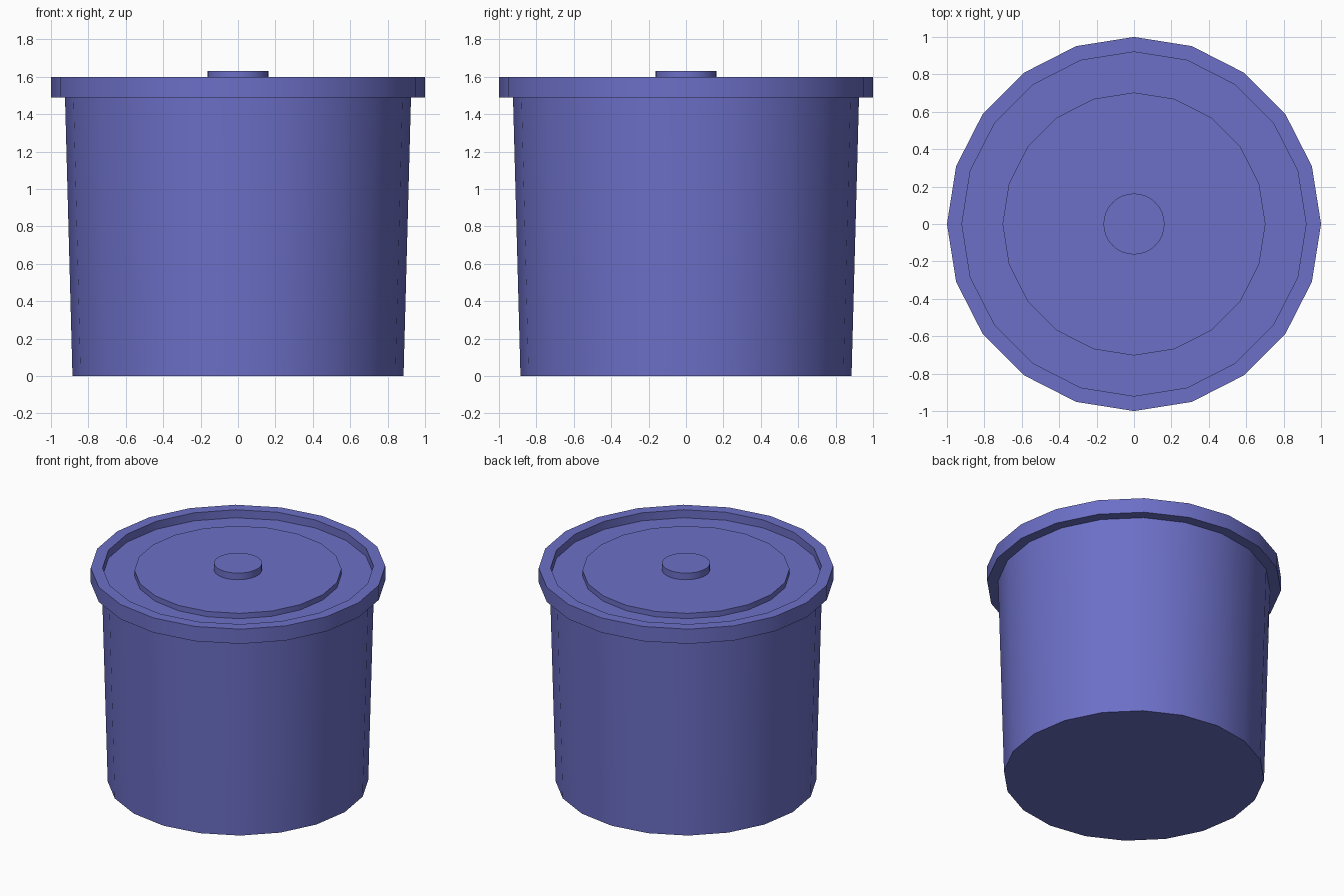
import bpy, bmesh
from math import sin, cos, pi, radians

if "Cube" in bpy.data.objects:
    bpy.data.objects.remove(bpy.data.objects["Cube"])

blue = bpy.data.materials.new("blue")
blue.diffuse_color = (0.15, 0.16, 0.57, 1)
blue.use_nodes = True
blue.node_tree.nodes["Principled BSDF"].inputs["Base Color"].default_value = blue.diffuse_color


def turned(name, profile, sides):
    """Revolve a (radius, z) profile listed from bottom to top; cap both ends."""
    bm = bmesh.new()
    rings = [[bm.verts.new((r * cos(2 * pi * i / sides), r * sin(2 * pi * i / sides), z))
              for i in range(sides)] for r, z in profile]
    for a, b in zip(rings, rings[1:]):
        for i in range(sides):
            j = (i + 1) % sides
            bm.faces.new((a[i], a[j], b[j], b[i]))
    bm.faces.new(rings[0][::-1])
    bm.faces.new(rings[-1])
    mesh = bpy.data.meshes.new(name)
    bm.to_mesh(mesh)
    bm.free()
    mesh.materials.append(blue)
    ob = bpy.data.objects.new(name, mesh)
    bpy.context.collection.objects.link(ob)
    bpy.ops.object.select_all(action='DESELECT')
    ob.select_set(True)
    bpy.context.view_layer.objects.active = ob
    bpy.ops.object.shade_smooth_by_angle(angle=radians(30))
    return ob


# Tapered tub
turned("tub", [(0.885, 0), (0.925, 1.49)], 20)
# Lid: overhanging rim, recessed channel, raised centre
turned("lid", [(0.92, 1.49), (1.0, 1.49), (1.0, 1.6), (0.92, 1.6),
               (0.92, 1.54), (0.703, 1.54), (0.703, 1.58)], 20)
# Knob
turned("lid_knob", [(0.163, 1.57), (0.163, 1.63)], 32)
